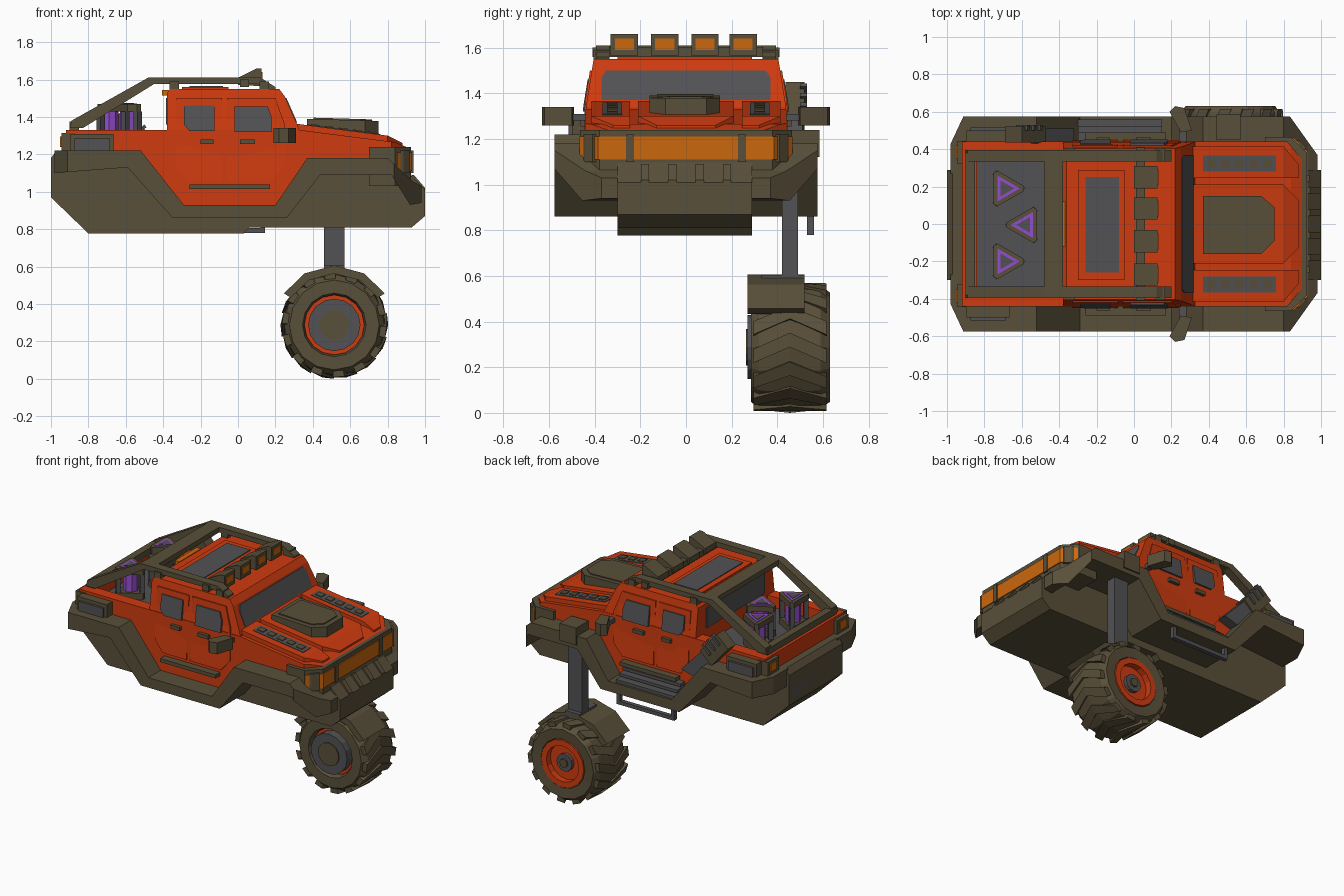
import bpy, bmesh, math
from mathutils import Vector

if "Cube" in bpy.data.objects:
    bpy.data.objects.remove(bpy.data.objects["Cube"])


def mat(name, r, g, b):
    m = bpy.data.materials.new(name)
    m.diffuse_color = (r, g, b, 1)
    m.use_nodes = True
    m.node_tree.nodes["Principled BSDF"].inputs["Base Color"].default_value = m.diffuse_color
    return m


BROWN = mat("olive_brown", .10, .079, .042)
ORANGE = mat("orange_paint", .62, .044, .005)
GREY = mat("steel_grey", .085, .085, .09)
AMBER = mat("amber_lamp", .60, .135, .004)
PURPLE = mat("purple_glow", .30, .075, .62)

# maps from (u, v, depth) to space: extrusion along each axis
AX = lambda u, v, d: (d, u, v)
AY = lambda u, v, d: (u, d, v)
AZ = lambda u, v, d: (u, v, d)


def solid(name, polys, f, d0, d1, m, cuts=()):
    """Extrude one polygon or a list of polygons between depths d0 and d1."""
    if not isinstance(polys[0][0], (tuple, list)):
        polys = [polys]
    bm = bmesh.new()
    for p in polys:
        a = [bm.verts.new(f(u, v, d0)) for u, v in p]
        b = [bm.verts.new(f(u, v, d1)) for u, v in p]
        bm.faces.new(a)
        bm.faces.new(b)
        for i in range(len(p)):
            j = (i + 1) % len(p)
            bm.faces.new((a[i], a[j], b[j], b[i]))
    for co, no in cuts:
        bmesh.ops.bisect_plane(bm, geom=bm.verts[:] + bm.edges[:] + bm.faces[:], plane_co=co,
                               plane_no=no, clear_outer=True)
        bmesh.ops.holes_fill(bm, edges=[e for e in bm.edges if e.is_boundary])
    bmesh.ops.recalc_face_normals(bm, faces=bm.faces[:])
    me = bpy.data.meshes.new(name)
    bm.to_mesh(me)
    bm.free()
    me.materials.append(m)
    o = bpy.data.objects.new(name, me)
    bpy.context.collection.objects.link(o)
    return o


def rect(u0, u1, v0, v1):
    return [(u0, v0), (u1, v0), (u1, v1), (u0, v1)]


def box(name, x0, x1, y0, y1, z0, z1, m):
    return solid(name, rect(x0, x1, y0, y1), AZ, z0, z1, m)


def ngon(cx, cz, r, n, rot=0):
    return [(cx + r * math.cos(rot + math.tau * i / n), cz + r * math.sin(rot + math.tau * i / n)) for i in range(n)]


# central hull and its ribbed nose and tail
solid("hull", [(-.97, 1.22), (-1, 1.18), (-1, .97), (-.8, .777), (.03, .777), (.06, .81), (.93, .81),
               (1, .87), (1, 1.01), (.93, 1.08), (.9, 1.18), (.4, 1.18), (.2, .95), (-.3, .95), (-.5, 1.22)],
      AY, -.3, .29, BROWN)
for y in (-.18, -.06, .06, .18):
    solid("nose_rib", [(.93, 1.09), (.94, 1.09), (1, 1.02), (1, .87), (.95, .83), (.93, .9)], AY, y - .018, y + .018, BROWN)
box("tail_recess", -1.0, -.99, -.25, .25, 1.03, 1.14, GREY)
for i in range(7):
    y = -.21 + i * .07
    box("tail_rib", -1.0, -.98, y - .015, y + .015, 1.02, 1.15, BROWN)

# stepped fender flares on both sides, corners cut in plan
FLARE = [(-.98, 1.22), (-.52, 1.22), (-.29, .93), (.2, .93), (.37, 1.18), (.8, 1.18), (.93, 1.06), (.98, 1.03),
         (.98, .94), (.92, .93), (.82, 1.09), (.44, 1.09), (.26, .86), (-.35, .86), (-.59, 1.13), (-.98, 1.1)]
for s in (1, -1):
    solid("fender_flare", FLARE, lambda u, v, d: (u, s * d, v), .27, .575, BROWN,
          [((.98, s * .37, 1), (.21, s * .15, 0)), ((-.98, s * .43, 1), (-.15, s * .07, 0))])

# lower orange body with bed floor and hood
solid("lower_body", [(-.92, 1.17), (-.55, 1.17), (-.32, .9), (.23, .9), (.4, 1.14), (.88, 1.14), (.91, 1.235),
                     (.84, 1.265), (.33, 1.33), (-.38, 1.33), (-.38, 1.25), (-.92, 1.25)], AY, -.44, .44, ORANGE,
      [((.82, s * .44, 1.2), (.12, s * .1, 0)) for s in (1, -1)])
SLOPE = [(.3, 1.3), (.3, 1.365), (.8, 1.3), (.88, 1.26), (.88, 1.2)]
solid("hood_centre", SLOPE, AY, -.21, .21, ORANGE, [((.87, s * .14, 1.2), (.1, s * .1, 0)) for s in (1, -1)])
hood_z = lambda x: 1.365 - (x - .3) * .13
for s in (1, -1):
    solid("hood_side", SLOPE, lambda u, v, d: (u, s * d, v), .245, .415, ORANGE,
          [((.8, s * .415, 1.2), (.12, s * .1, 0))])
    on_hood = lambda u, v, d: (u, s * v, hood_z(u) + d)
    solid("hood_vent", rect(.37, .76, .28, .365), on_hood, -.01, .004, GREY)
    solid("hood_vent_slats", [rect(x, x + .045, .3, .345) for x in (.39, .465, .54, .615, .69)],
          on_hood, 0, .009, BROWN)
SCOOP = [(.37, -.16), (.68, -.16), (.75, -.09), (.75, .09), (.68, .15), (.37, .15)]
solid("hood_scoop", SCOOP, lambda u, v, d: (u, v, d + .02 - .03 * (u - .37)), 1.28, 1.37, BROWN)
solid("hood_scoop_lid", [(.56 + (u - .56) * .82, v * .8) for u, v in SCOOP],
      lambda u, v, d: (u, v, d - .03 * (u - .37)), 1.38, 1.397, BROWN)

# nose block with wrap-around lamp band
solid("nose_block", [(.7, .465), (.84, .465), (.925, .38), (.925, -.38), (.84, -.465), (.7, -.465)], AZ, 1.03, 1.24, BROWN)
solid("lamp_band", [(.85, .466), (.931, .385), (.931, -.385), (.85, -.466)], AZ, 1.11, 1.21, AMBER)
for y in (-.245, .245):
    box("lamp_divider", .9, .937, y - .018, y + .018, 1.1, 1.22, BROWN)
for s in (1, -1):
    solid("corner_divider", [(.87, s * .45), (.885, s * .445), (.92, s * .41), (.91, s * .39)], AZ, 1.1, 1.22, BROWN)

# tapered cabin
side_y = lambda z: .44 - max(0, z - 1.33) * .16
solid("cabin", [(-.38, 1.3), (-.38, 1.53), (-.36, 1.55), (.22, 1.55), (.25, 1.51), (.325, 1.34), (.325, 1.3)],
      lambda u, v, d: (u, d * side_y(v), v), -1, 1, ORANGE)
screen = lambda u, v, d: (.325 - (v - 1.34) * .44 + d, u, v)
solid("windscreen", [(-.37, 1.37), (.37, 1.37), (.37, 1.47), (.35, 1.5), (-.35, 1.5), (-.37, 1.47)], screen, -.01, .005, GREY)
box("rear_window", -.386, -.37, -.32, .32, 1.36, 1.5, GREY)
box("rear_brake_lamp", -.405, -.37, -.12, .12, 1.515, 1.545, AMBER)
box("roof_panel", -.3, -.05, -.3, .29, 1.54, 1.56, ORANGE)
box("sunroof", -.26, -.08, -.26, .25, 1.55, 1.566, GREY)
DOORS = [[(-.33, 1.5), (-.085, 1.5), (-.085, 1.06), (-.27, 1.06), (-.33, 1.14)],
         [(-.06, 1.5), (.2, 1.5), (.25, 1.36), (.25, 1.14), (.18, 1.06), (-.06, 1.06)]]
WINDOWS = [[(-.29, 1.46), (-.125, 1.46), (-.125, 1.325), (-.26, 1.325), (-.29, 1.36)],
           [(-.02, 1.455), (.16, 1.455), (.18, 1.4), (.18, 1.32), (-.02, 1.32)]]
for s in (1, -1):
    on_side = lambda u, v, d: (u, s * (side_y(v) + d), v)
    solid("door_panels", DOORS, on_side, -.01, .008, ORANGE)
    solid("side_windows", WINDOWS, on_side, -.01, .012, GREY)
    solid("door_handles", [rect(-.2, -.13, 1.255, 1.28), rect(.01, .09, 1.255, 1.28)], on_side, 0, .022, BROWN)
    solid("door_step", rect(-.26, .17, 1.015, 1.04), on_side, 0, .05, BROWN)
    # mirrors
    box("mirror_arm", .24, .28, *sorted((s * .42, s * .52)), 1.28, 1.31, GREY)
    solid("mirror", [(.31, .5), (.25, .49), (.19, .6), (.22, .63), (.27, .62)],
          lambda u, v, d: (u, s * v, d), 1.26, 1.34, BROWN)
    # bed rails, tail lamps and side boxes
    box("bed_rail", -.92, -.38, *sorted((s * .36, s * .44)), 1.2, 1.33, ORANGE)
    box("tail_lamp_frame", -.945, -.87, *sorted((s * .32, s * .445)), 1.22, 1.315, BROWN)
    box("tail_lamp", -.951, -.94, *sorted((s * .35, s * .42)), 1.24, 1.295, AMBER)
    box("side_box", -.895, -.665, *sorted((s * .43, s * .5)), 1.2, 1.31, BROWN)
    box("side_box_plate", -.875, -.685, *sorted((s * .49, s * .515)), 1.22, 1.285, GREY)
    # roll cage
    solid("roll_cage", [(-.9, 1.34), (-.89, 1.38), (-.48, 1.61), (.12, 1.61), (.2, 1.56), (.2, 1.53), (.11, 1.575),
                        (-.45, 1.575), (-.83, 1.34)], lambda u, v, d: (u, s * d, v), .335, .395, BROWN)
    for x in (-.34, .14):
        box("cage_foot", x - .025, x + .025, *sorted((s * .335, s * .405)), 1.53, 1.59, BROWN)
box("tailgate", -.92, -.84, -.44, .44, 1.2, 1.33, ORANGE)
box("bed_floor", -.85, -.38, -.37, .37, 1.24, 1.256, GREY)
box("cage_rear_bar", -.9, -.85, -.38, .38, 1.33, 1.375, BROWN)
box("cage_cross_bar", -.48, -.38, -.39, .39, 1.575, 1.61, BROWN)
box("lamp_bar", .01, .06, -.41, .41, 1.56, 1.6, BROWN)

# roof lamps
for y in (-.27, -.093, .083, .25):
    solid("roof_lamp", [(0, 1.57), (0, 1.61), (.1, 1.66), (.125, 1.66), (.125, 1.565)], AY, y - .06, y + .06, BROWN)
    box("roof_lamp_glass", .12, .13, y - .042, y + .042, 1.59, 1.64, AMBER)

# triangular cargo cells in the bed
for cx, cy, rot in ((-.69, .19, 0), (-.69, -.2, 0), (-.58, -.005, math.pi)):
    tri = lambda r: ngon(cx, cy, r, 3, rot)
    chop = [p for a in tri(.125) for p in [a]]
    # corners trimmed by walking a short way along each edge
    trim = []
    for i in range(3):
        a, b = Vector(chop[i]), Vector(chop[(i + 1) % 3])
        trim += [tuple(a.lerp(b, .12)), tuple(a.lerp(b, .88))]
    solid("cell_base", trim, AZ, 1.25, 1.3, BROWN)
    solid("cell_top", trim, AZ, 1.43, 1.468, BROWN)
    solid("cell_core", ngon(cx, cy, .05, 8), AZ, 1.3, 1.43, PURPLE)
    solid("cell_posts", [ngon(px, py, .022, 4) for px, py in tri(.088)], AZ, 1.3, 1.43, GREY)
    solid("cell_glow", tri(.08), AZ, 1.46, 1.472, PURPLE)
    solid("cell_lid", tri(.05), AZ, 1.46, 1.475, GREY)

# exhaust stack on the +y side
solid("exhaust_pipe", [(-.32, 1.13), (-.42, 1.1), (-.6, 1.28), (-.53, 1.35)], AY, .43, .51, GREY)
solid("exhaust_box", [(-.47, 1.3), (-.56, 1.22), (-.69, 1.37), (-.6, 1.45)], AY, .435, .52, BROWN)
for i in range(3):
    x, z = -.55 - i * .035, 1.29 + i * .042
    solid("exhaust_louvre", [(x, z), (x + .06, z + .055), (x + .05, z + .07), (x - .01, z + .015)], AY, .5, .53, GREY)

# sill louvres and hanging step on the +y side
for i in range(3):
    box("sill_louvre", -.3, .15, .44, .56 - i * .035, .93 + i * .03, .95 + i * .03, GREY)
box("hanging_step", -.3, .145, .53, .56, .78, .805, GREY)
for x in (-.3, .12):
    box("step_hanger", x, x + .025, .53, .56, .78, .88, GREY)

# suspension strut
box("strut", .46, .57, .42, .49, .57, 1.12, GREY)
box("strut_cap", .44, .57, .45, .585, 1.12, 1.24, BROWN)
box("strut_bracket", .46, .57, .33, .52, .56, .605, GREY)

# wheel
CX, CZ, CY, N = .515, .288, .455, 16
PROFILE = [(.16, .31), (.17, .285), (.24, .285), (.268, .32), (.278, .455), (.268, .59), (.24, .63), (.17, .625), (.16, .59)]
bm = bmesh.new()
rings = [[bm.verts.new((CX + r * math.cos(math.tau * i / N), y, CZ + r * math.sin(math.tau * i / N)))
          for r, y in PROFILE] for i in range(N)]
K = len(PROFILE)
for i in range(N):
    a, b = rings[i], rings[(i + 1) % N]
    for k in range(K):
        bm.faces.new((a[k], a[(k + 1) % K], b[(k + 1) % K], b[k]))
bmesh.ops.recalc_face_normals(bm, faces=bm.faces[:])
me = bpy.data.meshes.new("tyre")
bm.to_mesh(me)
bm.free()
me.materials.append(BROWN)
bpy.context.collection.objects.link(bpy.data.objects.new("tyre", me))
lugs = []
for i in range(14):
    a = math.tau * i / 14
    for e in (-1, 1):
        lugs.append([(a, CY), (a + .22, CY), (a - .03, CY + e * .16), (a - .25, CY + e * .16)])
solid("tread_lugs", lugs, lambda u, v, d: (CX + (d - abs(v - CY) * .05) * math.cos(u), v,
                                          CZ + (d - abs(v - CY) * .05) * math.sin(u)), .255, .288, BROWN)
solid("rim", ngon(CX, CZ, .165, N), AY, .33, .585, ORANGE)
solid("rim_lip", [[(CX + r * math.cos(t), CZ + r * math.sin(t)) for r, t in
                   ((.125, a), (.165, a), (.165, a + math.tau / N), (.125, a + math.tau / N))]
                  for a in (math.tau * i / N for i in range(N))], AY, .58, .63, ORANGE)
solid("outer_hub", ngon(CX, CZ, .06, 12), AY, .58, .61, GREY)
solid("outer_hub_cap", ngon(CX, CZ, .03, 8), AY, .6, .622, BROWN)
solid("inner_hub", ngon(CX, CZ, .14, N), AY, .27, .4, GREY)
solid("inner_hub_cap", ngon(CX, CZ, .08, N), AY, .262, .3, BROWN)

# mudguard arc over the wheel
ANG = [math.radians(t) for t in (32, 60, 90, 120, 148)]
solid("mudguard", [(CX + .318 * math.cos(a), CZ + .318 * math.sin(a)) for a in ANG] +
      [(CX + .275 * math.cos(a), CZ + .275 * math.sin(a)) for a in reversed(ANG)], AY, .27, .52, BROWN)
